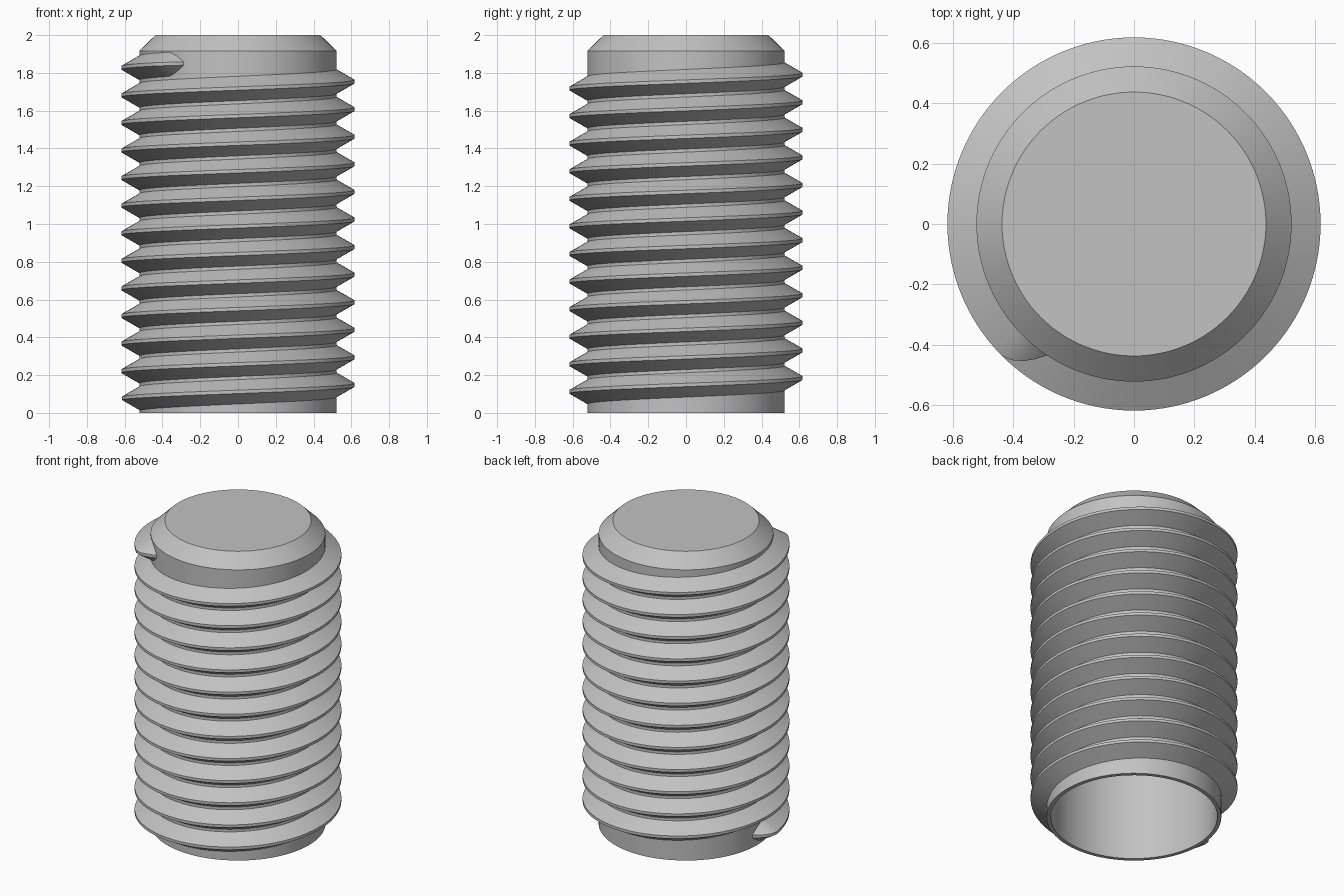
import bpy
import bmesh
from math import sin, cos, radians

cube = bpy.data.objects.get("Cube")
if cube:
    bpy.data.objects.remove(cube, do_unlink=True)

# Overall sizes
CORE_R, BORE_R, TOP_R, CREST_R = 0.522, 0.498, 0.437, 0.618
HEIGHT, CHAMFER_Z, BORE_TOP = 2.0, 1.917, 1.9
PITCH, CREST_HALF, FLANK = 0.146, 0.009, 0.577
STEP = 3                                  # degrees per segment
START, END = 174, 237 + 12 * 360          # thread angles
RUNOUT = 12                               # degrees of taper at each thread end

steel = bpy.data.materials.new("grey_steel")
steel.use_nodes = True
colour = (0.54, 0.54, 0.54, 1)
steel.diffuse_color = colour
steel.node_tree.nodes["Principled BSDF"].inputs["Base Color"].default_value = colour


def polar(r, degrees, z):
    a = radians(degrees)
    return (r * cos(a), r * sin(a), z)


def loft(name, rings):
    """Skin closed rings of points into a capped solid."""
    bm = bmesh.new()
    loops = [[bm.verts.new(p) for p in ring] for ring in rings]
    n = len(loops[0])
    for a, b in zip(loops, loops[1:]):
        for i in range(n):
            j = (i + 1) % n
            bm.faces.new((a[i], a[j], b[j], b[i]))
    bm.faces.new(loops[0])
    bm.faces.new(loops[-1])
    bmesh.ops.recalc_face_normals(bm, faces=bm.faces)
    mesh = bpy.data.meshes.new(name)
    bm.to_mesh(mesh)
    bm.free()
    mesh.materials.append(steel)
    obj = bpy.data.objects.new(name, mesh)
    bpy.context.collection.objects.link(obj)
    bpy.ops.object.select_all(action='DESELECT')
    obj.select_set(True)
    bpy.context.view_layer.objects.active = obj
    bpy.ops.object.shade_smooth_by_angle(angle=radians(25))
    return obj


# Hollow core with a chamfered, closed top and an open bottom
profile = [(TOP_R, HEIGHT), (CORE_R, CHAMFER_Z), (CORE_R, 0),
           (BORE_R, 0), (BORE_R, BORE_TOP)]
loft("hollow_core", [[polar(r, d, z) for d in range(0, 360, STEP)]
                     for r, z in profile])


# Helical thread, sinking into the core at both ends
def thread_section(degrees):
    base_r = CORE_R - 0.01
    t = min(degrees - START, END - degrees, RUNOUT) / RUNOUT
    ease = 1 - (1 - t) ** 1.6
    crest_r = base_r + 0.003 + (CREST_R - base_r - 0.003) * ease
    half = CREST_HALF + FLANK * (crest_r - base_r)
    z = 0.075 + PITCH * (degrees - 180) / 360
    return [polar(base_r, degrees, z - half),
            polar(crest_r, degrees, z - CREST_HALF),
            polar(crest_r, degrees, z + CREST_HALF),
            polar(base_r, degrees, z + half)]


loft("screw_thread", [thread_section(d) for d in range(START, END + 1, STEP)])
